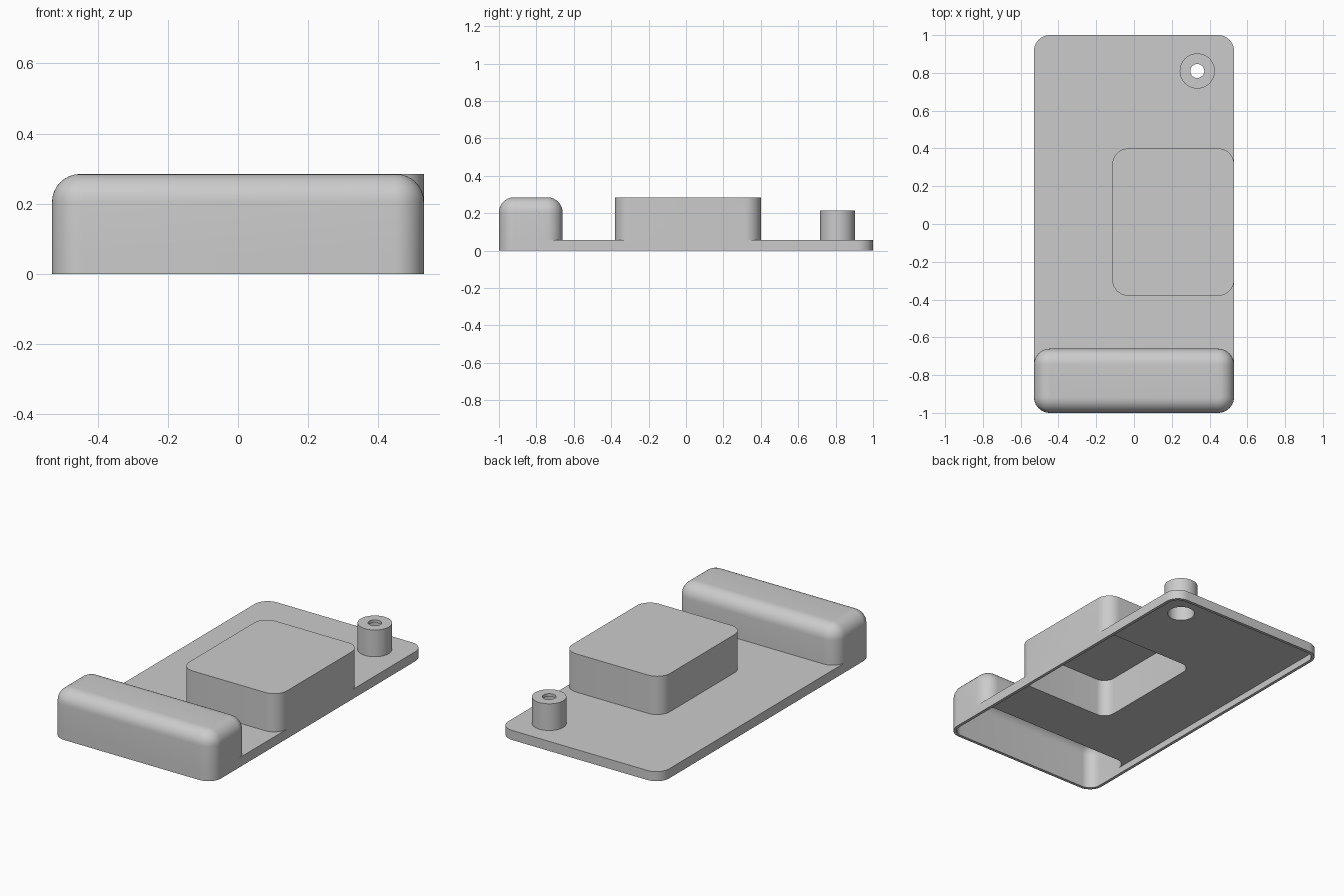
import bpy, bmesh
from math import sin, cos, pi, radians

if "Cube" in bpy.data.objects:
    bpy.data.objects.remove(bpy.data.objects["Cube"])

WALL = 0.018
CORNER = 0.085
HALF_W = 0.53
PLATE_TOP = 0.057
TALL = 0.285

grey = bpy.data.materials.new("plain grey")
grey.use_nodes = True
colour = (0.6, 0.6, 0.6, 1)
grey.diffuse_color = colour
grey.node_tree.nodes["Principled BSDF"].inputs["Base Color"].default_value = colour


def outline(x0, x1, y0, y1, r, steps=10):
    """Rounded rectangle, anticlockwise."""
    centres = [(x1 - r, y1 - r), (x0 + r, y1 - r), (x0 + r, y0 + r), (x1 - r, y0 + r)]
    pts = []
    for q, (cx, cy) in enumerate(centres):
        for i in range(steps + 1):
            a = (q + i / steps) * pi / 2
            pts.append((cx + r * cos(a), cy + r * sin(a)))
    return pts


def make_object(name, bm):
    mesh = bpy.data.meshes.new(name)
    bm.normal_update()
    bm.to_mesh(mesh)
    bm.free()
    mesh.materials.append(grey)
    obj = bpy.data.objects.new(name, mesh)
    bpy.context.collection.objects.link(obj)
    return obj


def rounded_block(name, x0, x1, y0, y1, top, fillet=0, inset=0, bottom=0):
    """Upright block with round corners and an optional rounded top edge."""
    top -= inset
    f = fillet - inset if fillet else 0
    levels = [(0, bottom)]
    if f:
        n = 8
        levels += [(f * (1 - cos(i / n * pi / 2)), top - f + f * sin(i / n * pi / 2))
                   for i in range(n + 1)]
    else:
        levels.append((0, top))
    bm = bmesh.new()
    rings = []
    for shrink, z in levels:
        d = inset + shrink
        pts = outline(x0 + d, x1 - d, y0 + d, y1 - d, CORNER - d)
        rings.append([bm.verts.new((x, y, z)) for x, y in pts])
    for low, high in zip(rings, rings[1:]):
        for i in range(len(low)):
            j = (i + 1) % len(low)
            bm.faces.new((low[i], low[j], high[j], high[i]))
    bm.faces.new(rings[0][::-1])
    bm.faces.new(rings[-1])
    return make_object(name, bm)


def cylinder(name, x, y, radius, z0, z1):
    bm = bmesh.new()
    bmesh.ops.create_cone(bm, cap_ends=True, segments=48, radius1=radius,
                          radius2=radius, depth=z1 - z0)
    bmesh.ops.translate(bm, verts=bm.verts, vec=(x, y, (z0 + z1) / 2))
    return make_object(name, bm)


def combine(target, other, operation):
    mod = target.modifiers.new(operation, "BOOLEAN")
    mod.operation = operation
    mod.solver = "EXACT"
    mod.object = other
    bpy.context.view_layer.objects.active = target
    bpy.ops.object.modifier_apply(modifier=mod.name)
    bpy.data.objects.remove(other)


# Parts: x range, y range, height, top rounding
plate = (-HALF_W, HALF_W, -1, 1, PLATE_TOP)
hood = (-HALF_W, HALF_W, -1, -0.66, TALL, 0.08)
housing = (-0.115, HALF_W, -0.38, 0.4, TALL)
boss_x, boss_y, boss_r, boss_top = 0.335, 0.81, 0.093, 0.216

# Outer body
shell = rounded_block("hollow_cover", *plate)
combine(shell, rounded_block("front_hood", *hood), "UNION")
combine(shell, rounded_block("side_housing", *housing), "UNION")
combine(shell, cylinder("screw_boss", boss_x, boss_y, boss_r, 0.03, boss_top), "UNION")

# Hollow underside, leaving thin walls
for part in (plate, hood, housing):
    combine(shell, rounded_block("cavity", *part, inset=WALL, bottom=-0.1), "DIFFERENCE")
combine(shell, cylinder("boss_cavity", boss_x, boss_y, boss_r - WALL, -0.1,
                        boss_top - WALL), "DIFFERENCE")
combine(shell, cylinder("screw_hole", boss_x, boss_y, 0.037, -0.1, 0.4), "DIFFERENCE")

# Tidy flat regions and shade
bm = bmesh.new()
bm.from_mesh(shell.data)
bmesh.ops.remove_doubles(bm, verts=bm.verts, dist=0.00005)
bm.to_mesh(shell.data)
bm.free()
bpy.ops.object.select_all(action="DESELECT")
shell.select_set(True)
bpy.context.view_layer.objects.active = shell
bpy.ops.object.shade_smooth_by_angle(angle=radians(30))
